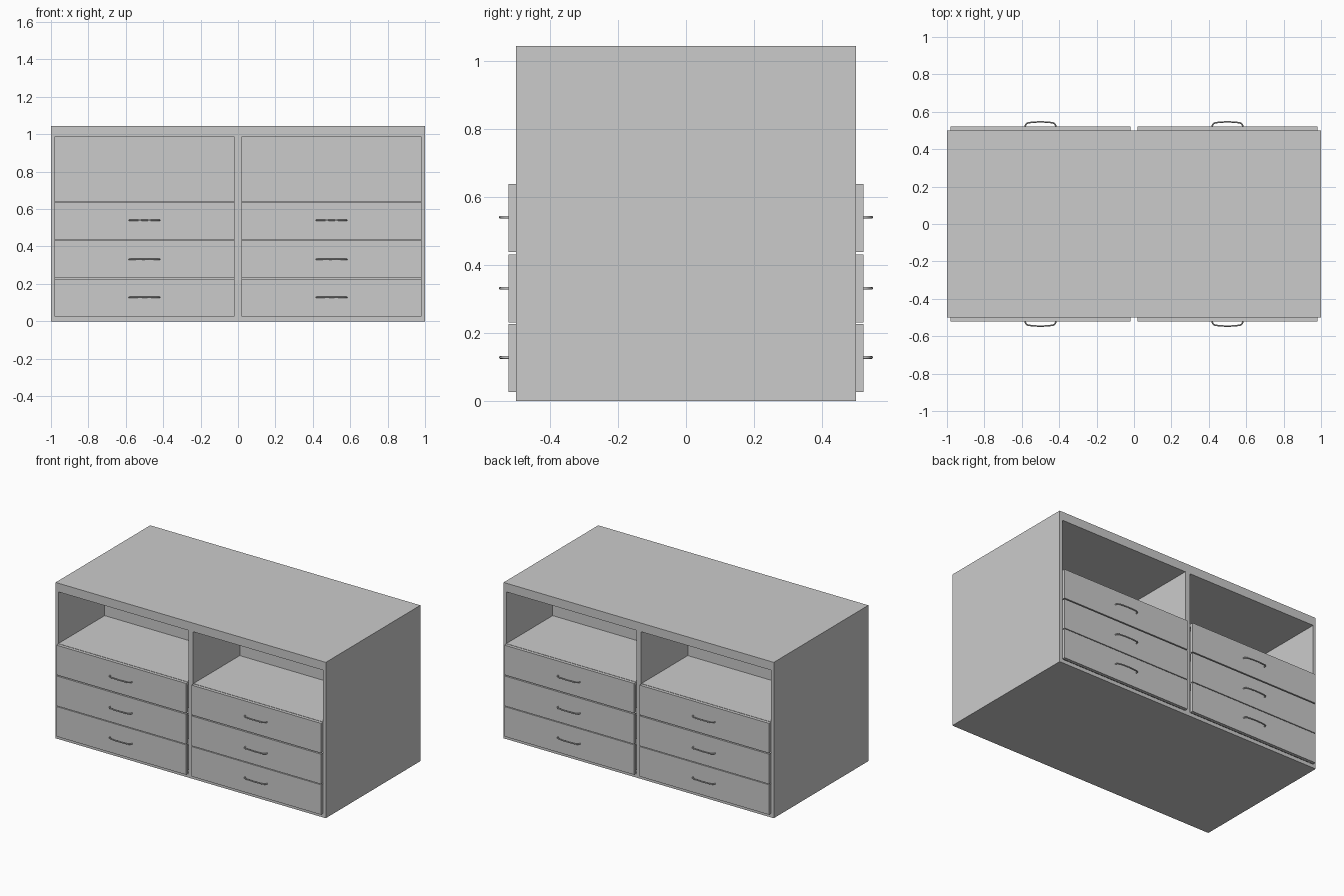
import bpy
from math import pi

if "Cube" in bpy.data.objects:
    bpy.data.objects.remove(bpy.data.objects["Cube"])


def box(name, x0, x1, y0, y1, z0, z1):
    bpy.ops.mesh.primitive_cube_add(size=1, location=((x0 + x1) / 2, (y0 + y1) / 2, (z0 + z1) / 2))
    o = bpy.context.object
    o.name = name
    o.scale = (x1 - x0, y1 - y0, z1 - z0)
    bpy.ops.object.transform_apply(location=True, rotation=False, scale=True)
    return o


def handle(name, x, y, z, s):
    # bowed pull: round bar swept along a shallow arch
    pts = [(-.081, -.005), (-.080, .008), (-.072, .017), (-.05, .022), (0, .0245),
           (.05, .022), (.072, .017), (.080, .008), (.081, -.005)]
    cu = bpy.data.curves.new(name, 'CURVE')
    cu.dimensions = '3D'
    cu.bevel_depth = 0.004
    cu.bevel_resolution = 2
    cu.use_fill_caps = True
    cu.resolution_u = 4
    sp = cu.splines.new('BEZIER')
    sp.bezier_points.add(len(pts) - 1)
    for bp, (px, py) in zip(sp.bezier_points, pts):
        bp.co = (x + px, y + s * py, z)
        bp.handle_left_type = bp.handle_right_type = 'AUTO'
    o = bpy.data.objects.new(name, cu)
    bpy.context.collection.objects.link(o)
    bpy.ops.object.select_all(action='DESELECT')
    o.select_set(True)
    bpy.context.view_layer.objects.active = o
    bpy.ops.object.convert(target='MESH')
    bpy.ops.object.shade_smooth_by_angle(angle=pi / 4)


H = 1.043
TOP, BOT, SHELF = 0.985, 0.025, 0.639

# carcass
box("top_panel", -1, 1, -.5, .5, TOP, H)
box("bottom_panel", -1, 1, -.5, .5, 0, BOT)
box("side_left", -1, -.98, -.5, .5, BOT, TOP)
box("side_right", .98, 1, -.5, .5, BOT, TOP)
box("centre_upright", -.018, .018, -.5, .5, BOT, TOP)

rows = [(.026, .226, .128), (.231, .431, .331), (.438, .637, .54)]
for side, cx in (("left", -.5), ("right", .5)):
    x0, x1 = cx - .48, cx + .48
    # middle back panel shared by both faces, and the open shelf
    box(f"back_panel_{side}", x0, x1, -.01, .01, BOT, TOP)
    box(f"shelf_{side}", x0, x1, -.5, .5, SHELF - .018, SHELF)
    for face, s in (("front", -1), ("rear", 1)):
        for i, (z0, z1, zh) in enumerate(rows):
            tag = f"{face}_{side}_{i + 1}"

            def slab(part, xa, xb, ya, yb, za, zb):
                box(f"{part}_{tag}", xa, xb, min(s * ya, s * yb), max(s * ya, s * yb), za, zb)

            slab("drawer_front", x0, x1, .5, .521, z0, z1)
            # drawer tray
            zb, zt = z0 + .01, z1 - .03
            slab("tray_base", x0 + .02, x1 - .02, .04, .5, zb, zb + .01)
            slab("tray_side_a", x0 + .02, x0 + .035, .04, .5, zb + .01, zt)
            slab("tray_side_b", x1 - .035, x1 - .02, .04, .5, zb + .01, zt)
            slab("tray_back", x0 + .035, x1 - .035, .04, .055, zb + .01, zt)
            handle(f"handle_{tag}", cx, s * .521, zh, s)
